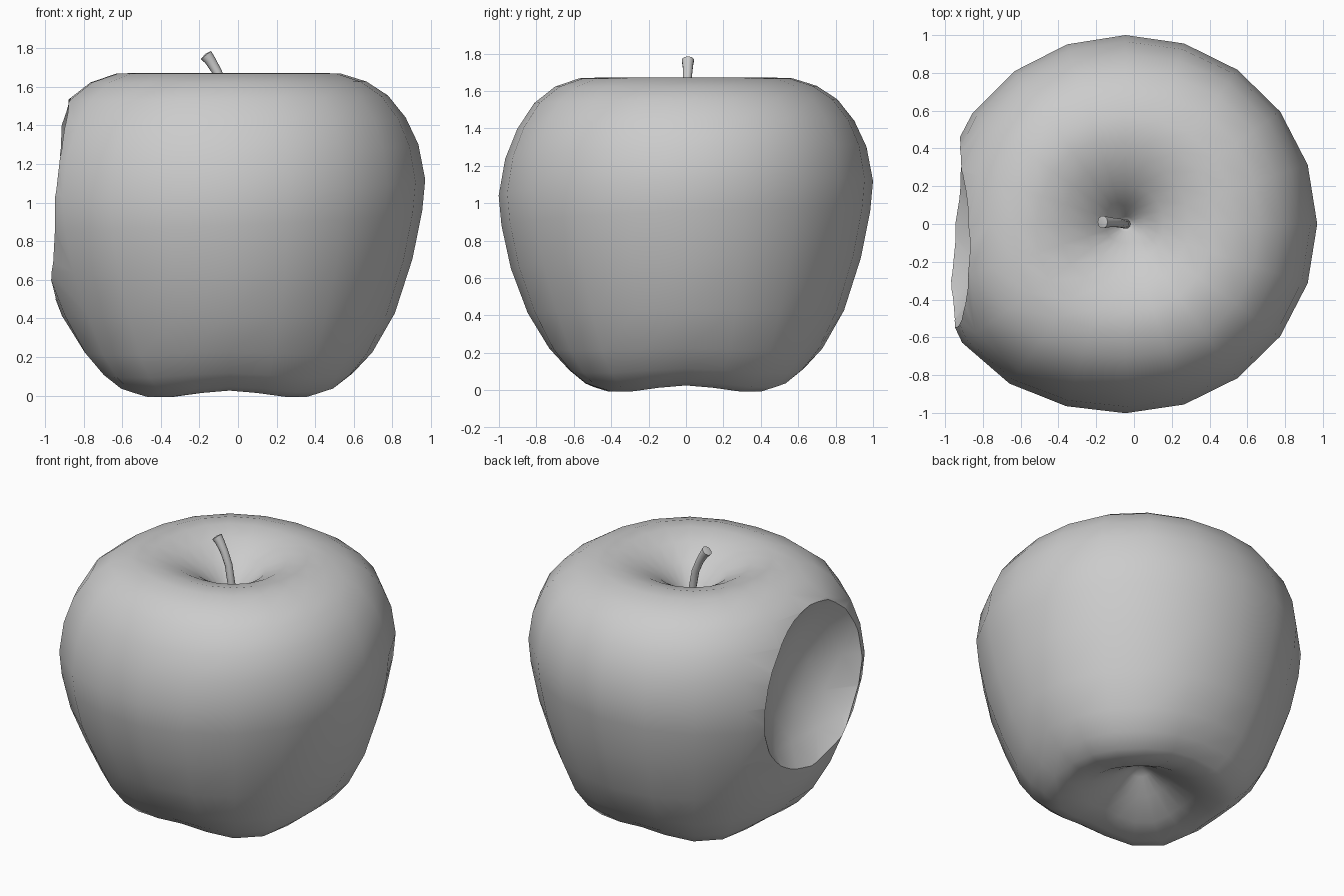
import bpy, bmesh
from math import sin, cos, pi, radians
from mathutils import Vector

if "Cube" in bpy.data.objects:
    bpy.data.objects.remove(bpy.data.objects["Cube"])

SIDES = 20
AXIS_X = -0.045

grey = bpy.data.materials.new("soft_grey")
grey.use_nodes = True
grey.diffuse_color = (0.6, 0.6, 0.6, 1)
grey.node_tree.nodes["Principled BSDF"].inputs["Base Color"].default_value = grey.diffuse_color


def make_object(name, bm):
    bmesh.ops.recalc_face_normals(bm, faces=bm.faces)
    mesh = bpy.data.meshes.new(name)
    bm.to_mesh(mesh)
    bm.free()
    mesh.materials.append(grey)
    obj = bpy.data.objects.new(name, mesh)
    bpy.context.collection.objects.link(obj)
    return obj


def loft(name, rings, start, end):
    """Skin closed rings of points and close both ends with fans."""
    bm = bmesh.new()
    loops = [[bm.verts.new(p) for p in ring] for ring in rings]
    n = len(loops[0])
    tips = bm.verts.new(start), bm.verts.new(end)
    for i in range(n):
        j = (i + 1) % n
        for a, b in zip(loops, loops[1:]):
            bm.faces.new((a[i], a[j], b[j], b[i]))
        bm.faces.new((tips[0], loops[0][j], loops[0][i]))
        bm.faces.new((tips[1], loops[-1][i], loops[-1][j]))
    return make_object(name, bm)


def smooth(obj, angle):
    bpy.ops.object.select_all(action='DESELECT')
    obj.select_set(True)
    bpy.context.view_layer.objects.active = obj
    bpy.ops.object.shade_smooth_by_angle(angle=radians(angle))


# Fruit body: turned profile (radius, height) from bottom pit to top pit
profile = [(.07, .2), (.18, .125), (.32, .035), (.45, -.01), (.54, .015),
           (.63, .09), (.73, .21), (.845, .42), (.935, .68), (.985, .92),
           (1, 1.08), (.965, 1.27), (.9, 1.42), (.81, 1.545), (.7, 1.625),
           (.57, 1.668), (.46, 1.672), (.33, 1.635), (.2, 1.565),
           (.1, 1.47), (.04, 1.38)]


def body_point(r, z, a):
    # four lobes, a slight lean, and a fuller shoulder on one side
    low = max(0, 1 - z / 0.35) * min(1, r / 0.4)
    high = min(1, max(0, (z - 1.15) / 0.3))
    diagonal = (1 - cos(4 * a)) / 2
    z += low * 0.035 * (1 - diagonal)
    z += 0.04 * r * (sin(a) + cos(a)) * max(0, 1 - ((z - 1) / 0.65) ** 2)
    r *= 1 + 0.07 * max(0, cos(a - radians(212))) ** 6 + 0.015 * max(0, cos(a))
    r *= 1 + (0.1 * low + 0.025 * high) * diagonal
    return AXIS_X + r * cos(a), r * sin(a), z


body = loft("fruit_body",
            [[body_point(r, z, 2 * pi * i / SIDES) for i in range(SIDES)]
             for r, z in profile],
            (AXIS_X, 0, 0.25), (AXIS_X, 0, 1.34))

# Bite: shallow rounded scoop, slightly slanted, taken out of the side
bm = bmesh.new()
bmesh.ops.create_icosphere(bm, subdivisions=3, radius=0.8)
for v in bm.verts:
    v.co.y = 0.92 * v.co.y - 0.15 * v.co.z
    v.co += Vector((-1.5, -0.035, 1.06))
scoop = make_object("bite_cutter", bm)
scoop.hide_render = True
cut = body.modifiers.new("bite", 'BOOLEAN')
cut.operation = 'DIFFERENCE'
cut.solver = 'EXACT'
cut.object = scoop
bpy.context.view_layer.objects.active = body
bpy.ops.object.modifier_apply(modifier=cut.name)
bpy.data.objects.remove(scoop)
smooth(body, 38)

# Stem: bent tube with a flared tip
path = [((-.04, 0, 1.3), .026), ((-.05, 0, 1.48), .024),
        ((-.075, .005, 1.6), .024), ((-.11, .008, 1.68), .025),
        ((-.145, .01, 1.738), .029), ((-.166, .01, 1.764), .034)]
centres = [Vector(p) for p, r in path]
rings = []
for k, (p, r) in enumerate(path):
    along = (centres[min(k + 1, len(path) - 1)] - centres[max(k - 1, 0)]).normalized()
    side = Vector((0, 1, 0))
    across = side.cross(along).normalized()
    rings.append([centres[k] + r * (across * cos(t) + side * sin(t))
                  for t in (2 * pi * i / 10 for i in range(10))])
stem = loft("stem", rings, centres[0], centres[-1] + Vector((-.004, 0, .006)))
smooth(stem, 42)
